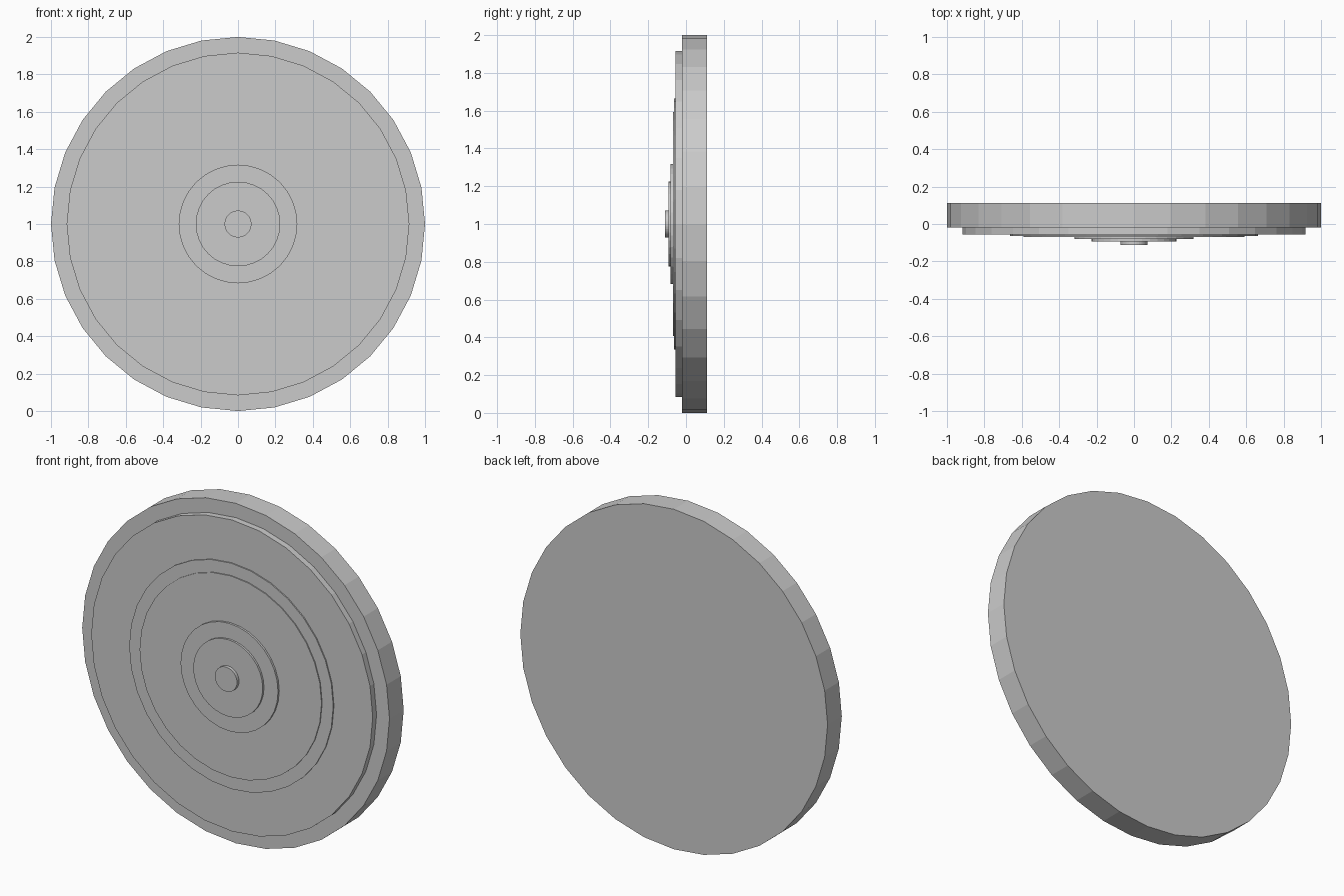
import bpy, bmesh, math

if "Cube" in bpy.data.objects:
    bpy.data.objects.remove(bpy.data.objects["Cube"])

SIDES = 32
CENTRE_Z = 1.0

# Stepped half-profile (radius, y) from the back rim to the front hub
STEPS = [
    (1.000, -0.020),   # thick outer disc
    (0.916, -0.056),   # raised plate
    (0.664, -0.063),   # shallow outer step
    (0.592, -0.069),   # shallow inner step
    (0.317, -0.081),   # boss
    (0.226, -0.093),   # inner boss
    (0.072, -0.112),   # centre stud
]
BACK_Y = 0.112


def ring(bm, radius, y):
    return [bm.verts.new((radius * math.sin(2 * math.pi * i / SIDES), y,
                          CENTRE_Z + radius * math.cos(2 * math.pi * i / SIDES)))
            for i in range(SIDES)]


def bridge(bm, a, b):
    for i in range(SIDES):
        j = (i + 1) % SIDES
        bm.faces.new((a[i], a[j], b[j], b[i]))


bm = bmesh.new()
y = BACK_Y
previous = None
for radius, front in STEPS:
    rear = ring(bm, radius, y)
    if previous is None:
        bm.faces.new(rear)             # flat back
    else:
        bridge(bm, previous, rear)     # flat annular shelf
    previous = ring(bm, radius, front)
    bridge(bm, rear, previous)         # side wall
    y = front
bm.faces.new(previous)                 # stud cap
bmesh.ops.recalc_face_normals(bm, faces=bm.faces[:])

mesh = bpy.data.meshes.new("stepped_disc")
bm.to_mesh(mesh)
bm.free()
disc = bpy.data.objects.new("stepped_disc", mesh)
bpy.context.collection.objects.link(disc)
